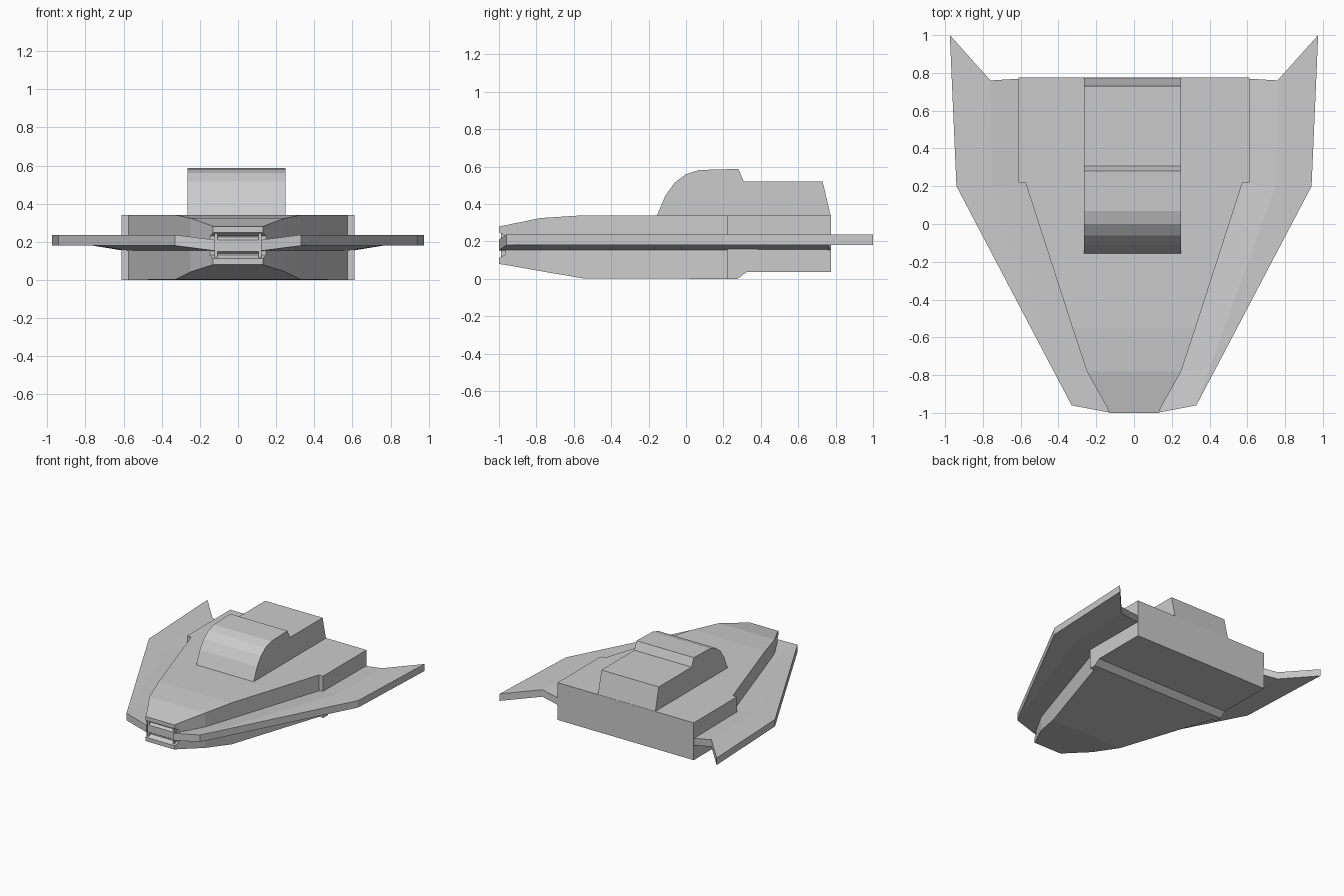
import bpy, bmesh

if "Cube" in bpy.data.objects:
    bpy.data.objects.remove(bpy.data.objects["Cube"])


def make_object(name, verts, faces):
    mesh = bpy.data.meshes.new(name)
    mesh.from_pydata(verts, [], faces)
    bm = bmesh.new()
    bm.from_mesh(mesh)
    bmesh.ops.recalc_face_normals(bm, faces=bm.faces)
    bm.to_mesh(mesh)
    bm.free()
    ob = bpy.data.objects.new(name, mesh)
    bpy.context.collection.objects.link(ob)
    return ob


def loft(name, sections):
    """Join rings of equal point count and cap both ends."""
    n = len(sections[0])
    verts = [p for s in sections for p in s]
    faces = [tuple(range(n)), tuple(range(len(verts) - n, len(verts)))]
    for i in range(len(sections) - 1):
        for j in range(n):
            k = (j + 1) % n
            faces.append((i * n + j, i * n + k, (i + 1) * n + k, (i + 1) * n + j))
    return make_object(name, verts, faces)


def extrude_x(name, profile, x0, x1):
    return loft(name, [[(x, y, z) for y, z in profile] for x in (x0, x1)])


def box(name, x, y, z):
    return extrude_x(name, [(y[0], z[0]), (y[1], z[0]), (y[1], z[1]), (y[0], z[1])], *x)


def mirror_x(ob):
    ob.modifiers.new("mirror", "MIRROR")


# Hull: rectangular stations (y, half width, bottom, top)
stations = [
    (-0.965, 0.146, 0.075, 0.287), (-0.78, 0.25, 0.042, 0.325),
    (-0.55, 0.326, 0.003, 0.34), (0.22, 0.575, 0.0, 0.34),
    (0.22, 0.612, 0.0, 0.34), (0.275, 0.612, 0.0, 0.34),
    (0.325, 0.612, 0.037, 0.34), (0.775, 0.612, 0.037, 0.34),
]
loft("hull", [[(-w, y, b), (w, y, b), (w, y, t), (-w, y, t)] for y, w, b, t in stations])

# Nose lips, tapered in plan, with a recessed centre bar between them
for name, front, back in (("nose_upper_lip", (0.248, 0.28), (0.23, 0.287)),
                          ("nose_lower_lip", (0.08, 0.112), (0.075, 0.13))):
    loft(name, [[(-w, y, b), (w, y, b), (w, y, t), (-w, y, t)]
                for y, w, (b, t) in ((-1.0, 0.13, front), (-0.965, 0.146, back))])
extrude_x("nose_bar", [(-0.96, 0.135), (-0.985, 0.15), (-0.985, 0.21), (-0.96, 0.228)],
          -0.12, 0.12)

# Thin upright plates either side of the nose opening
mirror_x(box("nose_cheek", (0.108, 0.122), (-0.99, -0.95), (0.09, 0.265)))

# Wing: dropped inner strip against the hull, flat outer panel with swept tip
inner = [(0.12, -1.0), (0.235, -0.78), (0.565, 0.21), (0.595, 0.77)]
bend = [(0.33, -0.96), (0.40, -0.765), (0.75, 0.2), (0.76, 0.76)]
outer = [(0.33, -0.96), (0.433, -0.765), (0.94, 0.2), (0.975, 1.0)]
rings = []
for a, b, c in zip(inner, bend, outer):
    rings.append([(*a, 0.21), (*b, 0.237), (*c, 0.237),
                  (*c, 0.18), (*b, 0.18), (*a, 0.153)])
wing = loft("wing", rings)
bm = bmesh.new()
bm.from_mesh(wing.data)
bmesh.ops.remove_doubles(bm, verts=bm.verts, dist=0.0005)
bmesh.ops.recalc_face_normals(bm, faces=bm.faces)
bm.to_mesh(wing.data)
bm.free()
mirror_x(wing)

# Cabin: rounded windscreen, raised roof, lower rear deck
extrude_x("cabin", [
    (-0.155, 0.33), (-0.155, 0.34), (-0.11, 0.445), (-0.06, 0.515), (0.0, 0.56),
    (0.07, 0.582), (0.28, 0.588), (0.308, 0.522), (0.73, 0.522),
    (0.773, 0.34), (0.773, 0.33)], -0.266, 0.249)
